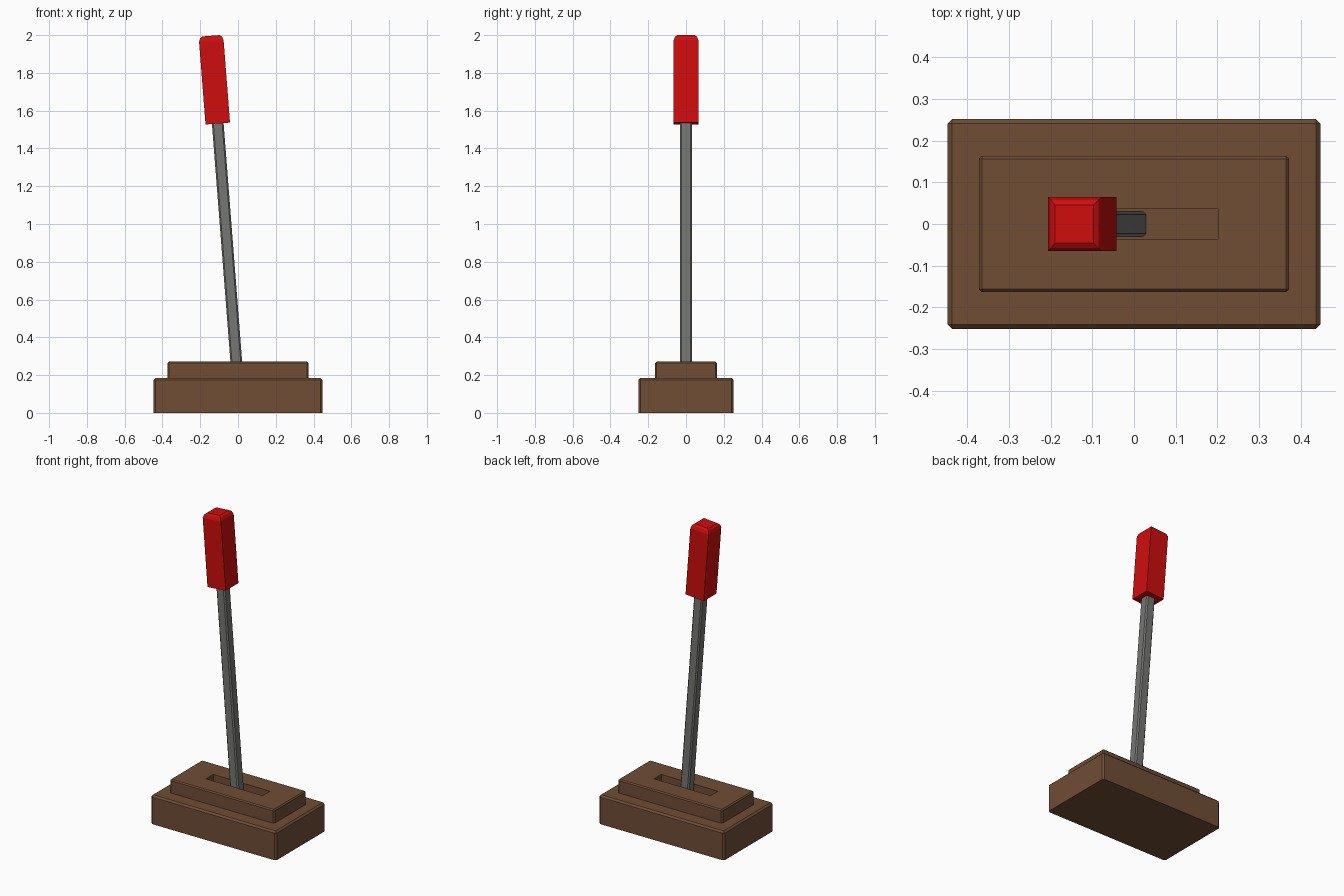
import bpy, bmesh, math
from mathutils import Matrix

if "Cube" in bpy.data.objects:
    bpy.data.objects.remove(bpy.data.objects["Cube"])


def material(name, rgb):
    m = bpy.data.materials.new(name)
    m.diffuse_color = (*rgb, 1)
    m.use_nodes = True
    m.node_tree.nodes["Principled BSDF"].inputs["Base Color"].default_value = m.diffuse_color
    return m


BROWN = material("brown wood", (0.16, 0.075, 0.036))
GREY = material("grey metal", (0.18, 0.18, 0.175))
RED = material("red grip", (0.62, 0.004, 0.004))


def finish(name, bm, mat):
    bmesh.ops.recalc_face_normals(bm, faces=bm.faces)
    me = bpy.data.meshes.new(name)
    bm.to_mesh(me)
    bm.free()
    me.materials.append(mat)
    ob = bpy.data.objects.new(name, me)
    bpy.context.collection.objects.link(ob)
    return ob


def loft(name, sections, mat):
    """Stack of rectangles (z, half width, half depth), capped at both ends."""
    bm = bmesh.new()
    rings = [[bm.verts.new((sx * hx, sy * hy, z))
              for sx, sy in ((-1, -1), (1, -1), (1, 1), (-1, 1))]
             for z, hx, hy in sections]
    for a, b in zip(rings, rings[1:]):
        for i in range(4):
            j = (i + 1) % 4
            bm.faces.new((a[i], a[j], b[j], b[i]))
    bm.faces.new(rings[0][::-1])
    bm.faces.new(rings[-1])
    return finish(name, bm, mat)


def bevel(ob, width, keep):
    """Chamfer the edges for which keep(midpoint, direction) is true."""
    bm = bmesh.new()
    bm.from_mesh(ob.data)
    edges = [e for e in bm.edges
             if keep((e.verts[0].co + e.verts[1].co) / 2,
                     (e.verts[1].co - e.verts[0].co).normalized())]
    bmesh.ops.bevel(bm, geom=edges, offset=width, segments=1,
                    affect='EDGES', profile=0.5)
    bm.to_mesh(ob.data)
    bm.free()


# Two-tier base, chamfered everywhere but underneath
base = loft("base", [(0, 0.447, 0.252), (0.185, 0.447, 0.252)], BROWN)
bevel(base, 0.011, lambda mid, d: mid.z > 0.01)
plate = loft("slotted_plate", [(0.185, 0.372, 0.163), (0.272, 0.372, 0.163)], BROWN)
bevel(plate, 0.007, lambda mid, d: mid.z > 0.19)

# Slot through the upper tier
cutter = loft("slot_cutter", [(0.1, 0.202, 0.037), (0.4, 0.202, 0.037)], BROWN)
cutter.hide_render = True
cut = plate.modifiers.new("slot", 'BOOLEAN')
cut.operation = 'DIFFERENCE'
cut.solver = 'EXACT'
cut.object = cutter
bpy.context.view_layer.objects.active = plate
bpy.ops.object.modifier_apply(modifier=cut.name)
bpy.data.objects.remove(cutter)

# Tilted lever: chamfered rod and tapered-top grip share one pivot
tilt = Matrix.Translation((0, 0, 0.155)) @ Matrix.Rotation(math.radians(-4.45), 4, 'Y')
rod = loft("lever_rod", [(0, 0.031, 0.031), (1.45, 0.031, 0.031)], GREY)
bevel(rod, 0.008, lambda mid, d: abs(d.z) > 0.9)
grip = loft("lever_grip", [(1.381, 0.065, 0.065), (1.819, 0.065, 0.065),
                           (1.838, 0.058, 0.058), (1.847, 0.046, 0.046)], RED)
for ob in (rod, grip):
    ob.data.transform(tilt)
